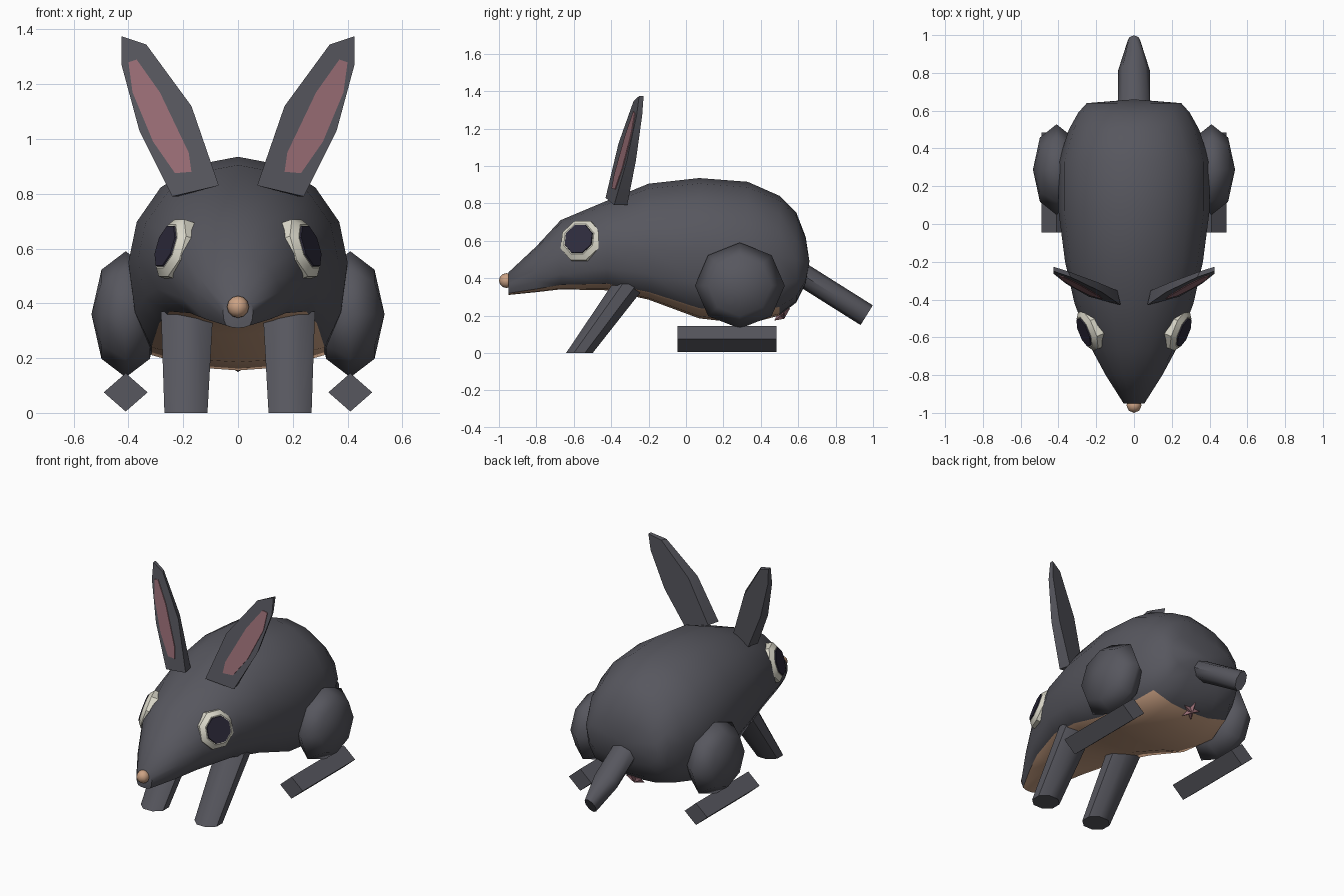
import bpy, bmesh
from math import sin, cos, pi, radians, sqrt
from mathutils import Vector, Matrix

if "Cube" in bpy.data.objects:
    bpy.data.objects.remove(bpy.data.objects["Cube"])


def material(name, rgb):
    m = bpy.data.materials.new(name)
    m.use_nodes = True
    colour = (*rgb, 1)
    m.diffuse_color = colour
    bsdf = next(n for n in m.node_tree.nodes if n.type == "BSDF_PRINCIPLED")
    bsdf.inputs["Base Color"].default_value = colour
    bsdf.inputs["Roughness"].default_value = 0.8
    return m


FUR = material("dark_grey_fur", (0.095, 0.095, 0.113))
PEACH = material("peach_skin", (0.60, 0.36, 0.23))
PINK = material("dusty_pink", (0.32, 0.155, 0.18))
WHITE = material("eye_white", (0.72, 0.70, 0.60))
PUPIL = material("pupil_navy", (0.027, 0.024, 0.045))


def finish(name, bm, mats, angle=50):
    bmesh.ops.recalc_face_normals(bm, faces=bm.faces)
    mesh = bpy.data.meshes.new(name)
    bm.to_mesh(mesh)
    bm.free()
    for m in mats:
        mesh.materials.append(m)
    ob = bpy.data.objects.new(name, mesh)
    bpy.context.collection.objects.link(ob)
    bpy.ops.object.select_all(action="DESELECT")
    ob.select_set(True)
    bpy.context.view_layer.objects.active = ob
    bpy.ops.object.shade_smooth_by_angle(angle=radians(angle))
    return ob


def loft(rings, tip=None):
    """Skin closed rings of points; cap the ends, the last with an optional tip."""
    bm = bmesh.new()
    vs = [[bm.verts.new(p) for p in r] for r in rings]
    n = len(vs[0])
    for a, b in zip(vs, vs[1:]):
        for i in range(n):
            j = (i + 1) % n
            bm.faces.new((a[i], a[j], b[j], b[i]))
    bm.faces.new(vs[0])
    if tip:
        t = bm.verts.new(tip)
        for i in range(n):
            bm.faces.new((vs[-1][i], vs[-1][(i + 1) % n], t))
    else:
        bm.faces.new(vs[-1])
    return bm


def oval(centre, u, v, n=8, turn=0.0):
    c, u, v = Vector(centre), Vector(u), Vector(v)
    return [c + u * cos(2 * pi * i / n + turn) + v * sin(2 * pi * i / n + turn) for i in range(n)]


def section(y, w, top, mid, bot):
    """Body cross-section: round back, boxy belly."""
    up, down = top - mid, mid - bot
    half = [(w * sin(a), mid + up * cos(a)) for a in (pi / 8, pi / 4, pi * 3 / 8, pi / 2)]
    half += [(0.94 * w, mid - 0.5 * down), (0.79 * w, mid - 0.85 * down), (0.4 * w, bot + 0.03 * down)]
    right = [(x, y, z) for x, z in half]
    left = [(-x, y, z) for x, z in reversed(half)]
    return [(0, y, top)] + right + [(0, y, bot)] + left


# Body and head in one skin: y, half width, top, widest height, bottom
stations = [
    (-0.95, 0.055, 0.43, 0.37, 0.31), (-0.80, 0.15, 0.57, 0.44, 0.325),
    (-0.67, 0.22, 0.71, 0.50, 0.34), (-0.42, 0.315, 0.815, 0.57, 0.335),
    (-0.20, 0.365, 0.905, 0.56, 0.285), (0.07, 0.40, 0.935, 0.55, 0.185),
    (0.33, 0.40, 0.915, 0.53, 0.155), (0.50, 0.345, 0.84, 0.51, 0.20),
    (0.59, 0.295, 0.75, 0.50, 0.27), (0.64, 0.25, 0.62, 0.48, 0.37)]
bm = loft([section(*s) for s in stations], tip=(0, 0.66, 0.49))
# Peach underside: the strips below the boxy belly corner
bm.verts.index_update()
for f in bm.faces:
    if len(f.verts) == 4 and f.calc_center_median().y < 0.45:
        if all(6 <= v.index % 16 <= 10 for v in f.verts):
            f.material_index = 1
finish("body", bm, [FUR, PEACH])

# Nose
bm = bmesh.new()
bmesh.ops.create_uvsphere(bm, u_segments=8, v_segments=6, radius=0.04,
                          matrix=Matrix.Translation((0, -0.96, 0.387)))
finish("nose", bm, [PEACH])

# Tail: wide at the rump, narrow at the end
slope = Vector((0, 0.53, 0.85)) * 0.062
finish("tail", loft([oval((0, y, z), (w, 0, 0), slope) for y, z, w in
                     ((0.58, 0.445, 0.085), (0.81, 0.30, 0.085), (0.966, 0.202, 0.035))]), [FUR])

# Small star under the tail
out = Vector((0, 0.62, -0.79))
tangent = Vector((0, 0.79, 0.62))
centre = Vector((0, 0.51, 0.203))
bm = bmesh.new()
rim = []
for i in range(10):
    r = 0.024 if i % 2 else 0.06
    rim.append(bm.verts.new(centre + (tangent * cos(i * pi / 5) + Vector((1, 0, 0)) * sin(i * pi / 5)) * r))
peak, root = bm.verts.new(centre + out * 0.025), bm.verts.new(centre - out * 0.025)
for i in range(10):
    for end in (peak, root):
        bm.faces.new((rim[i], rim[(i + 1) % 10], end))
finish("rump_star", bm, [PINK], 20)

# Ear outlines as seen from the front (x, z)
EAR = [(0.07, 0.83), (0.24, 0.79), (0.36, 1.03), (0.425, 1.27), (0.425, 1.375), (0.335, 1.345), (0.17, 1.12)]
INNER = [(0.17, 0.88), (0.23, 0.875), (0.31, 0.99), (0.385, 1.17), (0.40, 1.28), (0.37, 1.29), (0.285, 1.17), (0.18, 0.95)]


def ear_point(x, z, back=0.0):
    return Vector((x, -0.43 + 0.3 * (x - 0.07) + 0.135 * (z - 0.83) + back, z))


for side, s in (("left", 1), ("right", -1)):
    flip = Matrix.Diagonal((s, 1, 1, 1))

    def put(name, bm, mats, angle=50):
        bm.transform(flip)
        finish(side + "_" + name, bm, mats, angle)

    # Ear shell, thinner towards the tip, with a slightly smaller back
    front = [ear_point(x, z) for x, z in EAR]
    rear = []
    for x, z in EAR:
        mid_x = 0.155 + 0.48 * (z - 0.81)
        rear.append(ear_point(mid_x + (x - mid_x) * 0.8, z, 0.075 - 0.09 * (z - 0.8)))
    put("ear", loft([front, rear]), [FUR], 40)
    put("ear_lining", loft([[ear_point(x, z, b) for x, z in INNER] for b in (-0.005, 0.002)]), [PINK], 30)

    # Eye: bevelled white disc with a dark plate
    n = Vector((0.88, -0.36, 0.29)).normalized()
    u = Vector((0, 0, 1)).cross(n).normalized()
    v = n.cross(u)
    eye = Vector((0.236, -0.562, 0.6))

    def disc(r, h):
        return oval(eye + n * h, u * r, v * r, 8, pi / 8)

    put("eye", loft([disc(0.118, -0.05), disc(0.118, 0.008), disc(0.09, 0.03)]), [WHITE], 30)
    put("pupil", loft([disc(0.084, 0.029), disc(0.082, 0.036)]), [PUPIL], 30)

    # Front leg leaning back up into the chest
    put("front_leg", loft([oval((x, y, z), (rx, 0, 0), (0, ry, 0), 8, pi / 8) for x, y, z, rx, ry in
                           ((0.19, -0.57, 0, 0.085, 0.077), (0.186, -0.30, 0.37, 0.103, 0.10))]), [FUR])

    # Haunch: flattened low-poly ball with its axis across the body
    bm = bmesh.new()
    bmesh.ops.create_uvsphere(bm, u_segments=8, v_segments=4, radius=1)
    bm.transform(Matrix.Translation((0.41, 0.288, 0.36)) @ Matrix.Diagonal((0.125, 0.24, 0.23, 1))
                 @ Matrix.Rotation(pi / 2, 4, "Y"))
    put("haunch", bm, [FUR], 80)

    # Hind foot: square bar standing on its edge
    put("hind_foot", loft([oval((0.41, y, 0.075), (0.08, 0, 0), (0, 0, 0.07), 4) for y in (-0.045, 0.485)]), [FUR], 30)
